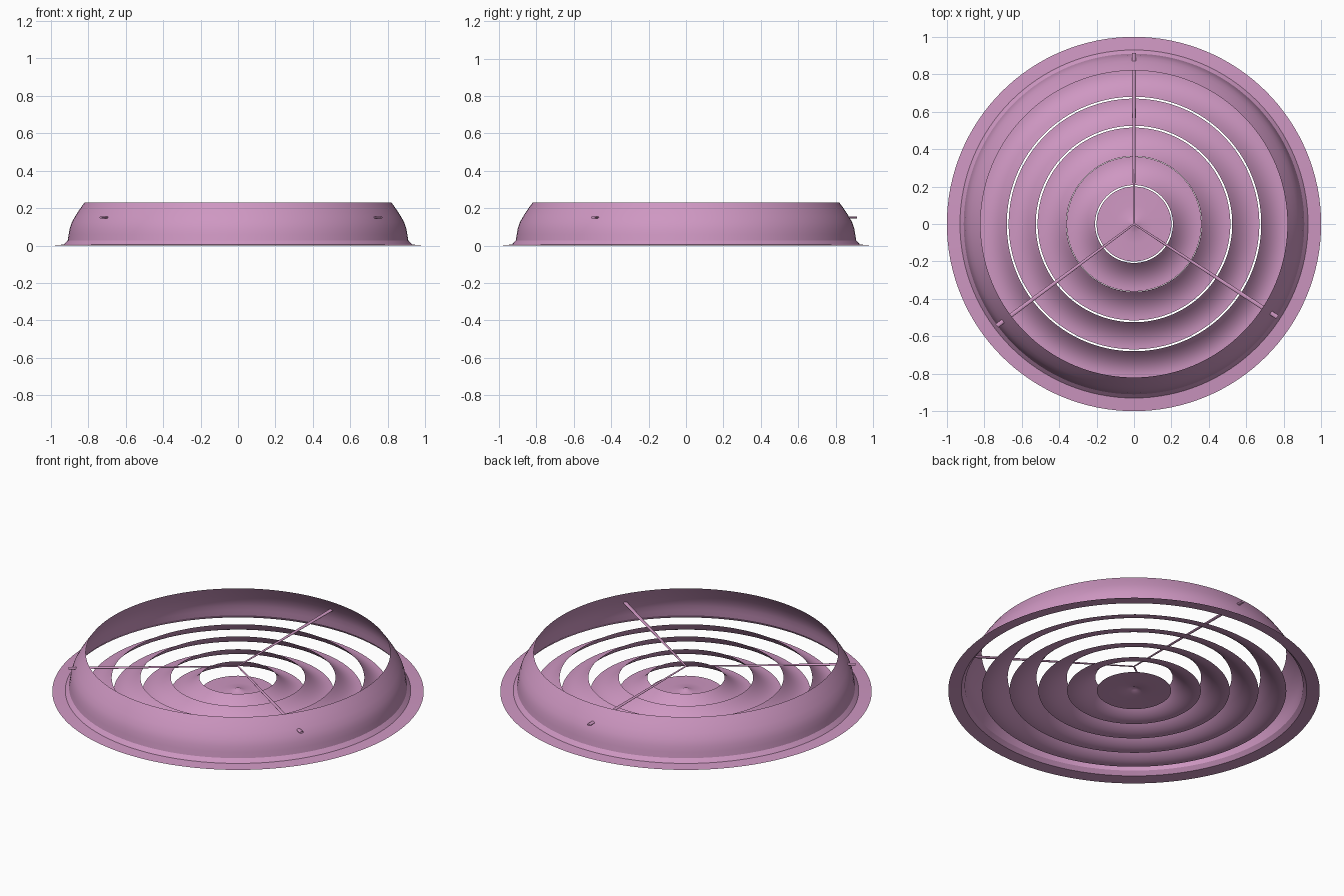
import bpy, bmesh, math
from mathutils import Matrix, Vector

cube = bpy.data.objects.get("Cube")
if cube:
    bpy.data.objects.remove(cube, do_unlink=True)

PINK = (0.62, 0.31, 0.54, 1.0)
mat = bpy.data.materials.new("dusty_pink")
mat.use_nodes = True
mat.diffuse_color = PINK
bsdf = mat.node_tree.nodes["Principled BSDF"]
bsdf.inputs["Base Color"].default_value = PINK
bsdf.inputs["Roughness"].default_value = 0.6


def add_object(name, bm, angle=30):
    mesh = bpy.data.meshes.new(name)
    bm.to_mesh(mesh)
    bm.free()
    mesh.materials.append(mat)
    obj = bpy.data.objects.new(name, mesh)
    bpy.context.collection.objects.link(obj)
    bpy.ops.object.select_all(action="DESELECT")
    obj.select_set(True)
    bpy.context.view_layer.objects.active = obj
    bpy.ops.object.shade_smooth_by_angle(angle=math.radians(angle))
    return obj


def lathe(name, profile, steps=128):
    """Turn a sheet profile of (radius, height) points around the z axis."""
    bm = bmesh.new()
    verts = [bm.verts.new((r, 0, z)) for r, z in profile]
    edges = [bm.edges.new(pair) for pair in zip(verts, verts[1:])]
    bmesh.ops.spin(bm, geom=verts + edges, cent=(0, 0, 0), axis=(0, 0, 1),
                   angle=math.tau, steps=steps, use_merge=True)
    bmesh.ops.remove_doubles(bm, verts=bm.verts, dist=1e-5)
    bmesh.ops.recalc_face_normals(bm, faces=bm.faces)
    # Sheets face upward
    if sum(f.normal.z * f.calc_area() for f in bm.faces) < 0:
        bmesh.ops.reverse_faces(bm, faces=bm.faces)
    return add_object(name, bm)


# Outer neck: flat flange, small sloped foot, then a wall bulging inward
wall = [(0.905, 0.06), (0.9, 0.09), (0.888, 0.125), (0.87, 0.157),
        (0.847, 0.193), (0.82, 0.23)]
lathe("outer_neck", [(1, 0), (0.93, 0.006), (0.91, 0.028)] + wall)

# Trumpet-shaped louvre rings: flat at the outer rim, steep at the inner lip
RINGS = [(0.68, 0.82), (0.525, 0.67), (0.362, 0.515), (0.208, 0.36)]
LIP = 0.082
for number, (inner, outer) in enumerate(RINGS, 1):
    samples = [i / 10 for i in range(11)]
    lathe(f"louvre_ring_{number}",
          [(outer + (inner - outer) * t, LIP * t ** 2.2) for t in samples])

# Centre disc with a small raised tip
lathe("centre_disc", [(0.2, 0), (0.1, 0.002), (0.045, 0.006),
                      (0.02, 0.014), (0, 0.024)])

# Three flat tapered support rods meeting at the middle
LENGTH = 0.913
for name, degrees in (("back", 90), ("front_right", 216.6), ("front_left", -33)):
    turn = Matrix.Rotation(math.radians(degrees), 4, "Z")
    flatten = Matrix.Scale(0.5, 4, (0, 0, 1))
    lay = Matrix.Rotation(math.pi / 2, 4, "Y")
    place = Matrix.Translation(Vector((0, 0, 0.15))) @ turn
    bm = bmesh.new()
    bmesh.ops.create_cone(
        bm, cap_ends=True, segments=16, radius1=0.005, radius2=0.012,
        depth=LENGTH,
        matrix=place @ Matrix.Translation((LENGTH / 2, 0, 0)) @ flatten @ lay)
    add_object(f"support_rod_{name}", bm, 40)
